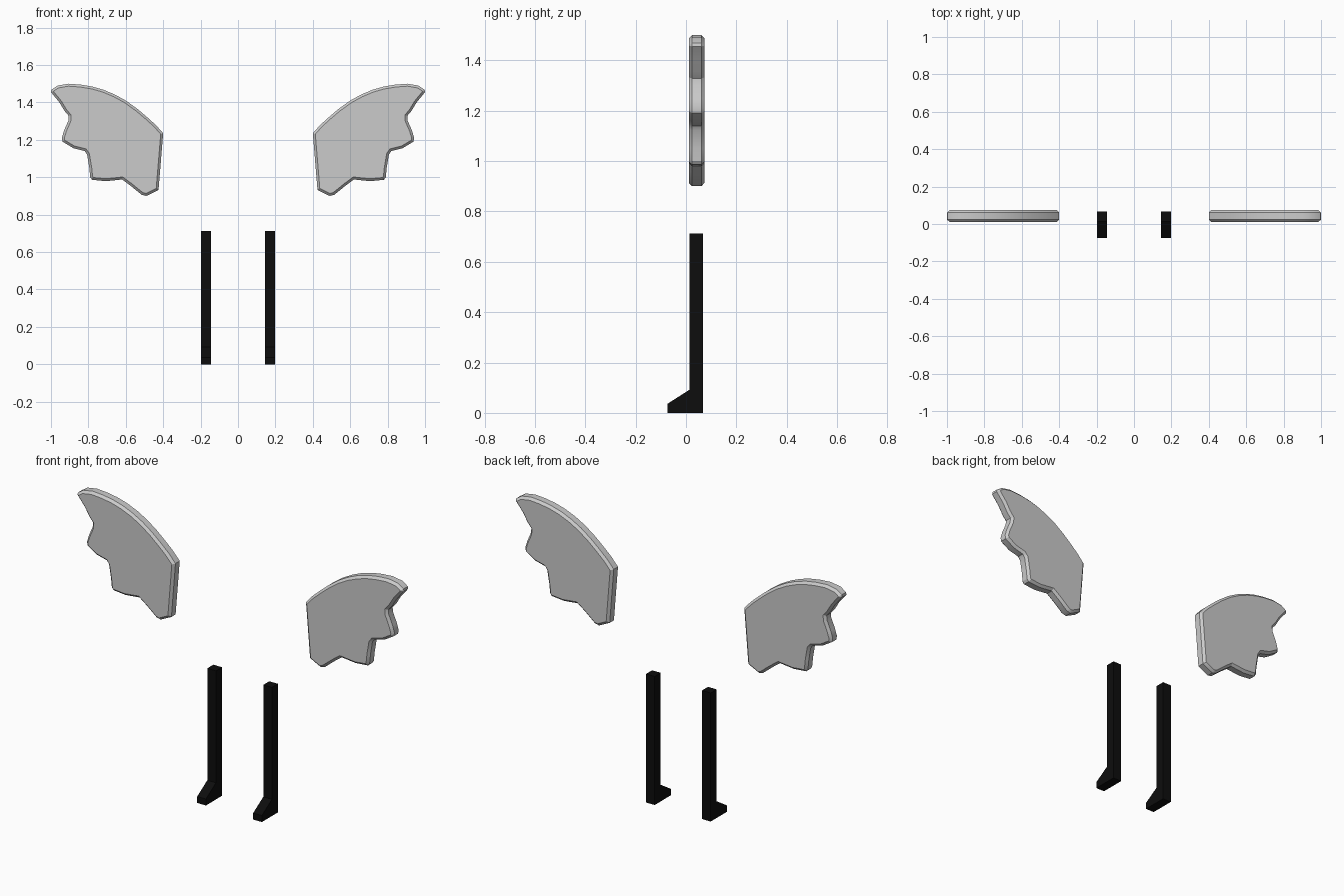
import bpy, bmesh

if "Cube" in bpy.data.objects:
    bpy.data.objects.remove(bpy.data.objects["Cube"])


def material(name, rgb):
    m = bpy.data.materials.new(name)
    m.diffuse_color = (*rgb, 1.0)
    m.use_nodes = True
    m.node_tree.nodes["Principled BSDF"].inputs["Base Color"].default_value = m.diffuse_color
    return m


GREY = material("wing grey", (0.6, 0.6, 0.6))
BLACK = material("leg black", (0.004, 0.004, 0.004))


def add_object(name, bm, mat):
    bmesh.ops.recalc_face_normals(bm, faces=bm.faces[:])
    mesh = bpy.data.meshes.new(name)
    bm.to_mesh(mesh)
    bm.free()
    mesh.materials.append(mat)
    obj = bpy.data.objects.new(name, mesh)
    bpy.context.collection.objects.link(obj)
    return obj


def prism(points, offset):
    """Extrude a closed 3D outline along an offset."""
    bm = bmesh.new()
    face = bm.faces.new([bm.verts.new(p) for p in points])
    new = bmesh.ops.extrude_face_region(bm, geom=[face])["geom"]
    bmesh.ops.translate(bm, vec=offset,
                        verts=[v for v in new if isinstance(v, bmesh.types.BMVert)])
    return bm


# Wing outline (x, z): curved upper edge, then scalloped lower edge
WING = [(0.40, 1.235), (0.44, 1.28), (0.49, 1.325), (0.54, 1.367), (0.60, 1.41),
        (0.66, 1.443), (0.72, 1.468), (0.78, 1.485), (0.84, 1.495), (0.906, 1.50),
        (0.965, 1.49), (0.998, 1.468), (1.0, 1.455), (0.955, 1.40), (0.928, 1.355),
        (0.905, 1.328), (0.907, 1.303), (0.93, 1.25), (0.942, 1.21), (0.938, 1.19),
        (0.88, 1.155), (0.82, 1.14), (0.807, 1.122), (0.795, 1.05), (0.79, 1.0),
        (0.78, 0.986), (0.705, 0.979), (0.62, 0.988), (0.575, 0.955),
        (0.515, 0.906), (0.49, 0.90), (0.425, 0.932)]

# Leg side profile (y, z) with a sloping toe
LEG = [(0.067, 0.0), (0.067, 0.712), (0.014, 0.712), (0.014, 0.092),
       (-0.074, 0.036), (-0.074, 0.0)]

for side, s in (("right", 1), ("left", -1)):
    # Wing plate with chamfered rims
    wing = add_object(side + "_wing",
                      prism([(s * x, 0.011, z) for x, z in WING], (0, 0.063, 0)), GREY)
    bev = wing.modifiers.new("rim chamfer", 'BEVEL')
    bev.width = 0.013
    bev.segments = 1
    bev.limit_method = 'ANGLE'
    bev.angle_limit = 1.3
    bpy.context.view_layer.objects.active = wing
    wing.select_set(True)
    bpy.ops.object.modifier_apply(modifier=bev.name)
    bpy.ops.object.shade_smooth_by_angle(angle=0.5)
    wing.select_set(False)

    # Leg and foot in one piece
    add_object(side + "_leg",
               prism([(s * 0.145, y, z) for y, z in LEG], (s * 0.053, 0, 0)), BLACK)
